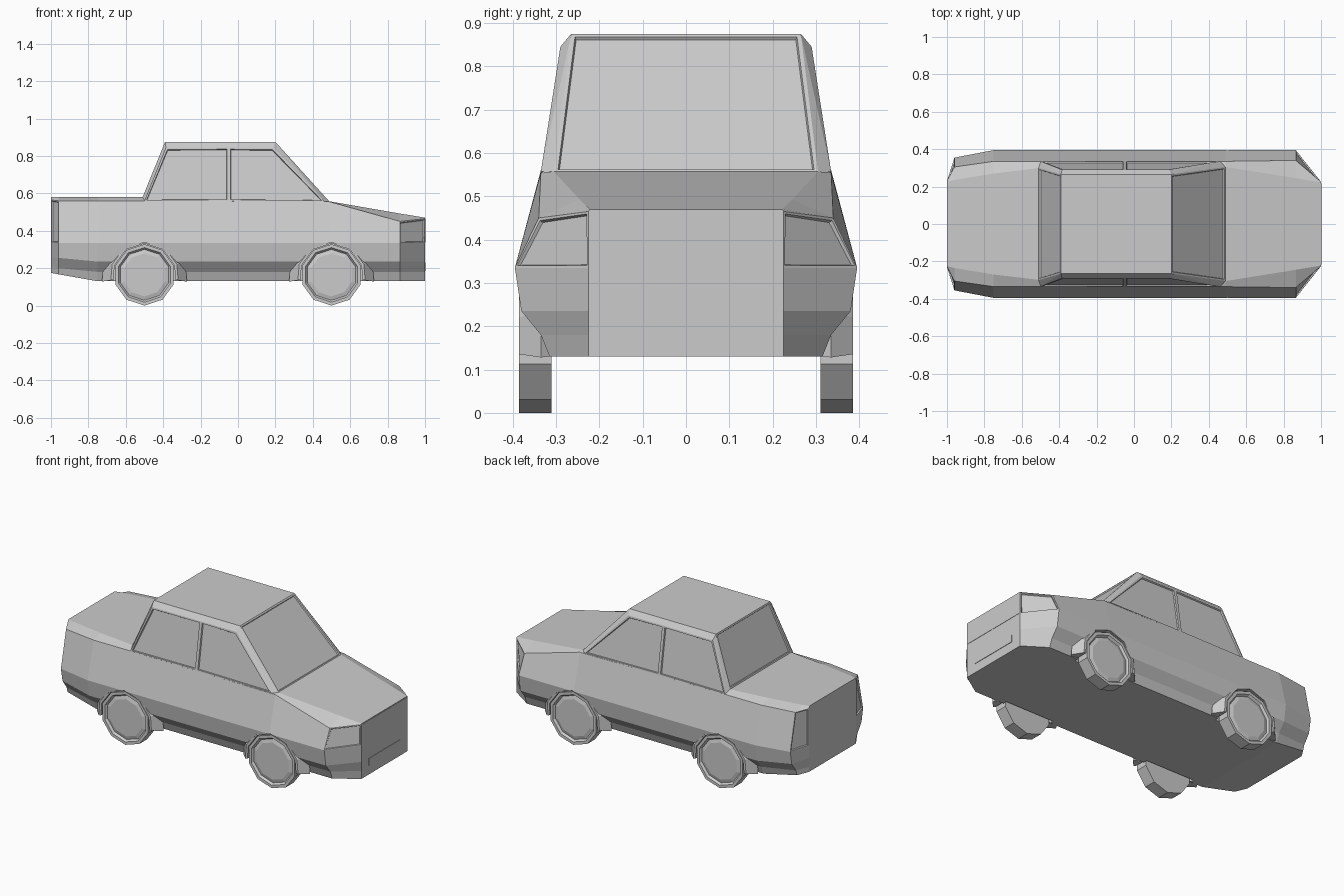
import bpy, bmesh
from math import sin, cos, radians
from mathutils import Vector

if "Cube" in bpy.data.objects:
    bpy.data.objects.remove(bpy.data.objects["Cube"])


def finish(name, bm):
    bmesh.ops.recalc_face_normals(bm, faces=bm.faces[:])
    me = bpy.data.meshes.new(name)
    bm.to_mesh(me)
    bm.free()
    ob = bpy.data.objects.new(name, me)
    bpy.context.collection.objects.link(ob)
    return ob


def recess(bm, faces, border, lip=0.004, depth=0.008):
    bmesh.ops.inset_individual(bm, faces=faces, thickness=border)
    bmesh.ops.inset_individual(bm, faces=faces, thickness=lip, depth=-depth)


def lathe(name, profile, angles, cx, side, closed, ring):
    """Sweep (radius, y) profile around the wheel axis."""
    bm = bmesh.new()
    rows = [[bm.verts.new((cx + r * cos(radians(a)), side * y, 0.164 + r * sin(radians(a))))
             for r, y in profile] for a in angles]
    n, m = len(rows), len(profile)
    for i in range(n if closed else n - 1):
        a, b = rows[i], rows[(i + 1) % n]
        for j in range(m if ring else m - 1):
            k = (j + 1) % m
            bm.faces.new((a[j], a[k], b[k], b[j]))
    if closed:
        for j in (0, m - 1):
            bm.faces.new([r[j] for r in rows])
    else:
        bm.faces.new(rows[0])
        bm.faces.new(rows[-1])
    return finish(name, bm)


def box(name, lo, hi):
    bm = bmesh.new()
    bmesh.ops.create_cube(bm, size=1)
    lo, hi = Vector(lo), Vector(hi)
    for v in bm.verts:
        v.co = (lo + hi) / 2 + v.co * (hi - lo)
    return finish(name, bm)


# Lower body: half cross-sections lofted along x
low = [(.315, .13), (.335, .18), (.38, .235), (.395, .335)]
sections = [
    (-1, [(.23, .175), (.23, .205), (.23, .26), (.23, .335), (.23, .565), (.225, .58)]),
    (-.96, [(.29, .167), (.30, .20), (.34, .255), (.355, .335), (.305, .56), (.235, .58)]),
    (-.75, low + [(.335, .56), (.27, .58)]),
    (-.5, low + [(.335, .56), (.30, .58)]),
    (.49, low + [(.335, .555), (.305, .557)]),
    (.865, low + [(.34, .45), (.245, .492)]),
    (1, [(.225, .13), (.225, .18), (.225, .235), (.225, .335), (.225, .465), (.222, .47)]),
]
bm = bmesh.new()
rings = []
for x, pts in sections:
    loop = pts + [(-y, z) for y, z in reversed(pts)]
    rings.append([bm.verts.new((x, y, z)) for y, z in loop])
lamps = []
for i, (a, b) in enumerate(zip(rings, rings[1:])):
    for j in range(12):
        k = (j + 1) % 12
        f = bm.faces.new((a[j], a[k], b[k], b[j]))
        if j in (3, 7) and i in (0, 5):
            lamps.append(f)
bm.faces.new(rings[0])
bm.faces.new(rings[-1])
bmesh.ops.recalc_face_normals(bm, faces=bm.faces[:])
recess(bm, lamps, 0.008)
body = finish("body", bm)

# Cabin: convex hull with recessed windows
bm = bmesh.new()
for x, y, z in [(.49, .305, .555), (.46, .335, .557), (.2, .265, .875), (.19, .29, .845),
                (-.39, .265, .875), (-.385, .29, .845), (-.51, .30, .58), (-.5, .335, .557)]:
    for s in (1, -1):
        bm.verts.new((x, s * y, z))
bmesh.ops.convex_hull(bm, input=bm.verts[:])
bmesh.ops.dissolve_limit(bm, angle_limit=radians(2), verts=bm.verts[:], edges=bm.edges[:])
bmesh.ops.bisect_plane(bm, geom=bm.verts[:] + bm.edges[:] + bm.faces[:],
                       plane_co=(-.05, 0, 0), plane_no=(1, 0, 0))
bmesh.ops.recalc_face_normals(bm, faces=bm.faces[:])
bm.normal_update()
glass = [f for f in bm.faces if f.calc_area() > 0.06
         and (abs(f.normal.y) > 0.9 or abs(f.normal.x) > 0.5)]
recess(bm, glass, 0.013)
finish("cabin", bm)

# Wheels, wheel arches and wheel wells
full = [90 + 36 * i for i in range(10)]
arc = [-9, 18, 54, 90, 126, 162, 189]
tyre = [(.02, .31), (.164, .31), (.164, .385), (.146, .385), (.136, .372), (.115, .378), (.02, .378)]
flare = [(.168, .295), (.168, .386), (.182, .386), (.23, .335), (.2, .295)]
for end, cx in (("front", .5), ("rear", -.5)):
    for hand, s in (("right", -1), ("left", 1)):
        tag = f"{end}_{hand}"
        lathe("wheel_" + tag, tyre, full, cx, s, True, False)
        lathe("arch_" + tag, flare, arc, cx, s, False, True)
        well = lathe("well_cutter_" + tag, [(.174, .29), (.174, .5)], full, cx, s, True, False)
        well.hide_render = True
        well.hide_viewport = True
        well.display_type = 'WIRE'
        mod = body.modifiers.new("well_" + tag, 'BOOLEAN')
        mod.operation = 'DIFFERENCE'
        mod.solver = 'EXACT'
        mod.object = well

# Front grille panel and plate
box("grille", (.98, -.217, .337), (1.002, .217, .465))
box("front_plate", (.98, -.155, .185), (1.003, .155, .23))
